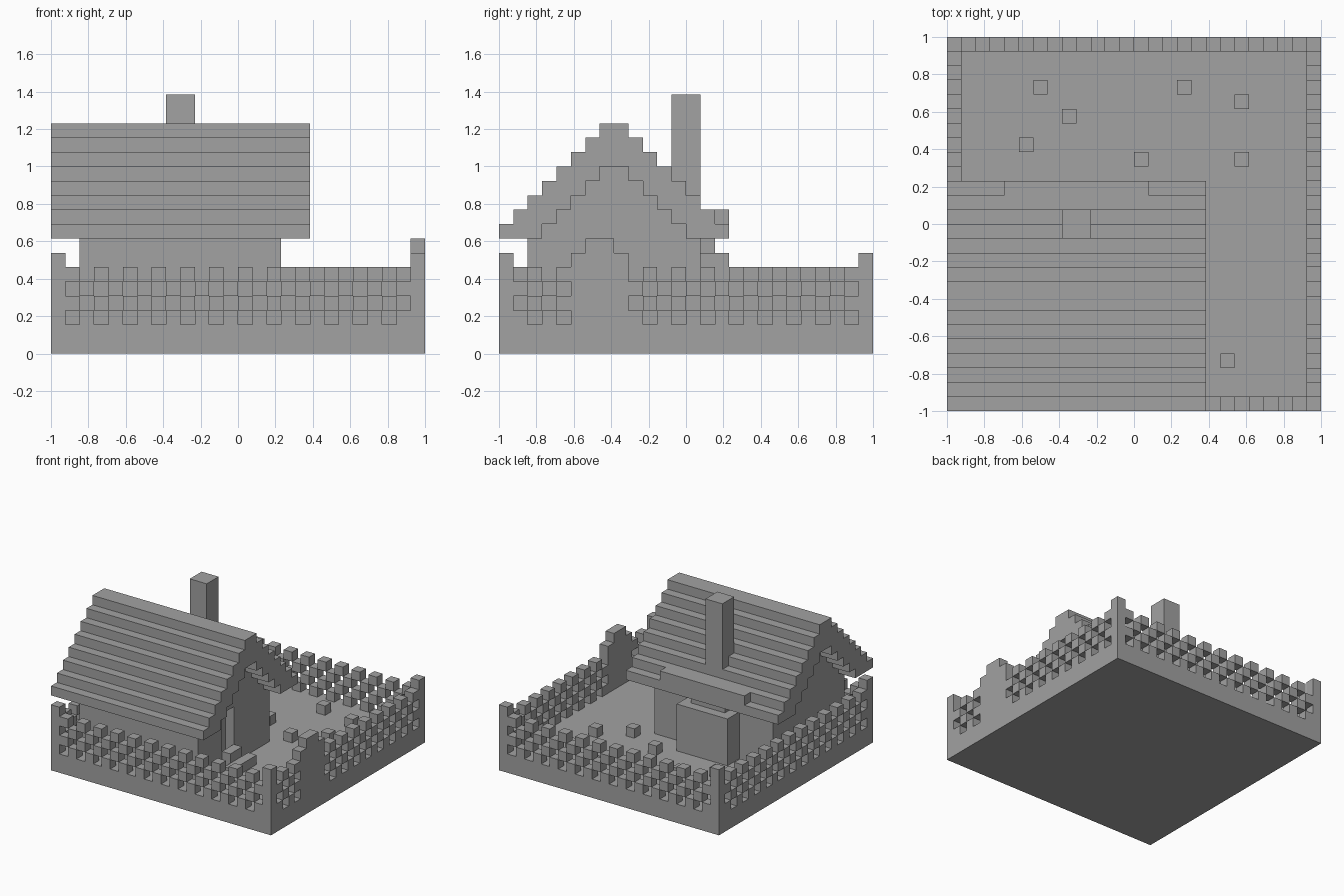
import bpy, bmesh
from mathutils import Vector

U = 1 / 13          # size of one block
HALF = 13           # blocks from the centre to the edge
N = 26              # blocks along each side

if "Cube" in bpy.data.objects:
    bpy.data.objects.remove(bpy.data.objects["Cube"], do_unlink=True)

stone = bpy.data.materials.new("plain grey")
stone.use_nodes = True
grey = (0.36, 0.36, 0.36, 1)
stone.diffuse_color = grey
stone.node_tree.nodes["Principled BSDF"].inputs["Base Color"].default_value = grey


def place(x, y, z):
    return Vector(((x - HALF) * U, (y - HALF) * U, z * U))


def finish(name, bm):
    bmesh.ops.recalc_face_normals(bm, faces=bm.faces)
    mesh = bpy.data.meshes.new(name)
    bm.to_mesh(mesh)
    bm.free()
    mesh.materials.append(stone)
    obj = bpy.data.objects.new(name, mesh)
    bpy.context.collection.objects.link(obj)
    return obj


def boxes(name, spans):
    """Boxes given by their low and high corners on the block grid."""
    bm = bmesh.new()
    for low, high in spans:
        a, b = place(*low), place(*high)
        cube = bmesh.ops.create_cube(bm, size=1)["verts"]
        bmesh.ops.scale(bm, vec=b - a, verts=cube)
        bmesh.ops.translate(bm, vec=(a + b) / 2, verts=cube)
    return finish(name, bm)


def blocks(name, cells):
    return boxes(name, [(c, [v + 1 for v in c]) for c in cells])


def extrude(name, profile, x0, x1):
    """Extrude a (y, z) profile along x."""
    bm = bmesh.new()
    face = bm.faces.new([bm.verts.new(place(x0, y, z)) for y, z in profile])
    side = bmesh.ops.extrude_face_region(bm, geom=[face])["geom"]
    verts = [v for v in side if isinstance(v, bmesh.types.BMVert)]
    bmesh.ops.translate(bm, vec=((x1 - x0) * U, 0, 0), verts=verts)
    return finish(name, bm)


def stairs(steps, top, side):
    """Stepped slope from the ridge down to one side."""
    points = []
    for k in range(1, steps + 1):
        points += [(RIDGE + side * k, top - k), (RIDGE + side * k, top - k - 1)]
    return points


RIDGE = 8
GROUND = 2

# Plot of land
boxes("ground", [((0, 0, 0), (N, N, GROUND))])

# Lattice fence, corner posts and gate
last = N - 1
gate_span = range(5, 9)
lattice = [(i, j, r)
           for i in range(N) for j in range(N) for r in range(GROUND, 6)
           if (i in (0, last)) != (j in (0, last))
           and (i + j + r) % 2 == 0
           and not (i == last and j in gate_span)]
blocks("lattice_fence", lattice)
boxes("corner_posts", [((i, j, GROUND), (i + 1, j + 1, 7))
                       for i in (0, last) for j in (0, last)])
boxes("gate", [((last, 5, GROUND), (N, 9, 7)), ((last, 6, 7), (N, 8, 8))])

# House walls with a recessed doorway in the gable end
gable = stairs(5, 14, -1)[::-1] + stairs(5, 14, 1)
left_foot, right_foot = [(2, GROUND), (2, 8)], [(14, 8), (14, GROUND)]
doorway = [(8, GROUND), (8, 8), (6, 8), (6, GROUND)]
extrude("house_walls", left_foot + gable + right_foot, 2, 15)
extrude("door_wall", left_foot + gable + right_foot + doorway, 15, 16)
boxes("door_steps", [((16, 6, GROUND), (17, 8, 4)), ((17, 5, GROUND), (18, 9, 3))])

# Stepped roof with a raised eave at the back
outer = stairs(8, 17, -1)[::-1] + stairs(8, 17, 1)
extrude("roof", outer + gable[::-1], 0, 18)
boxes("raised_eave", [((4, 15, 9), (14, 16, 10))])

# Chimney and its stepped base
boxes("chimney", [((8, 12, 8), (10, 14, 18))])
boxes("chimney_base", [((6, 14, GROUND), (12, 16, 7)), ((7, 14, 7), (11, 15, 8))])

# Loose blocks in the garden
spots = [(6, 22), (8, 20), (5, 18), (13, 17), (16, 22), (20, 21), (20, 17), (19, 3), (17, 15)]
blocks("garden_blocks", [(x, y, GROUND) for x, y in spots])
